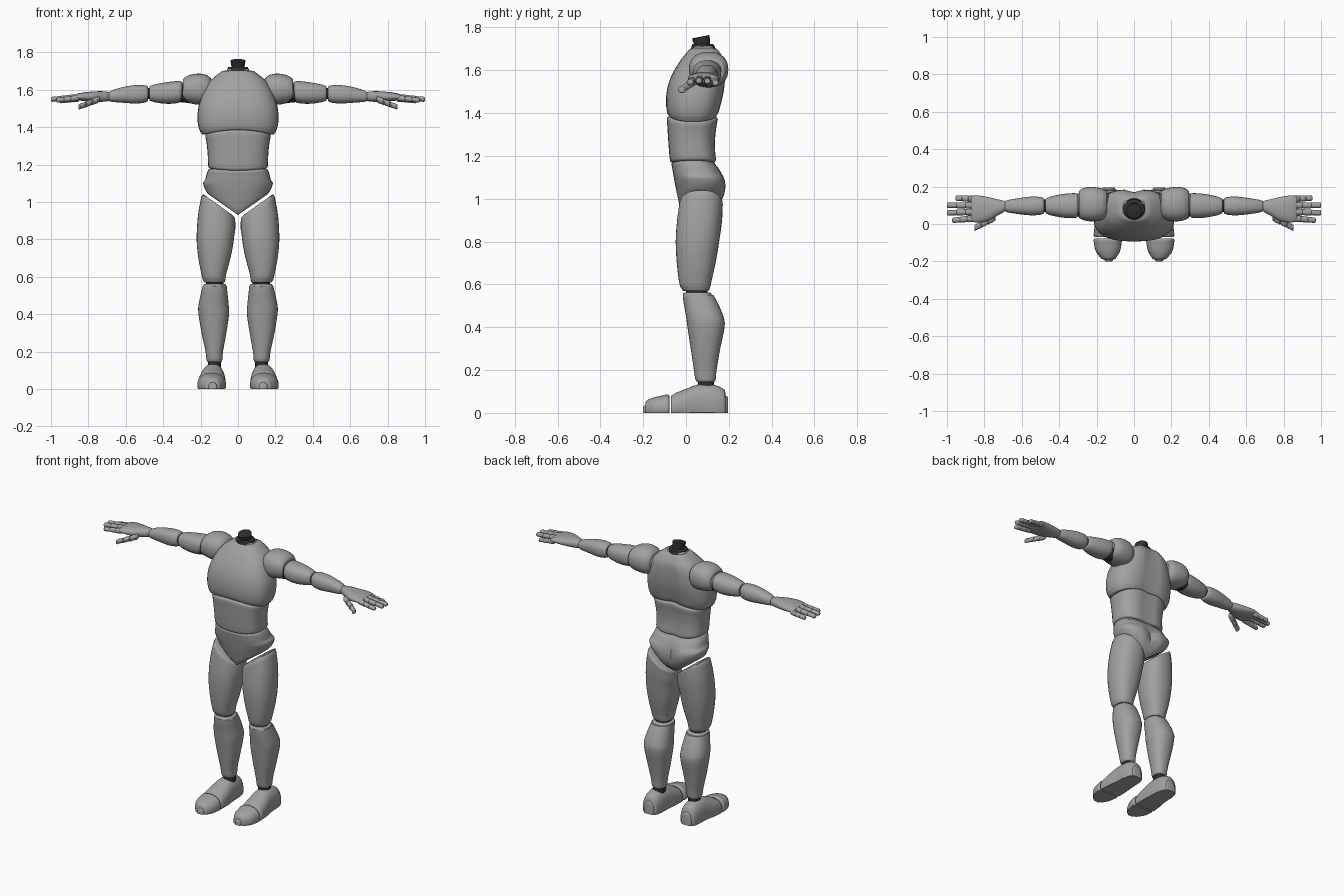
import bpy, bmesh, math
from mathutils import Vector

cube = bpy.data.objects.get("Cube")
if cube:
    bpy.data.objects.remove(cube, do_unlink=True)


def make_material(name, value):
    mat = bpy.data.materials.new(name)
    mat.use_nodes = True
    color = (value, value, value, 1)
    mat.diffuse_color = color
    mat.node_tree.nodes["Principled BSDF"].inputs["Base Color"].default_value = color
    return mat


GREY = make_material("body grey", .36)
DARK = make_material("joint dark", .03)


def clamp(value):
    return max(0, min(1, value))


def spline(p, q, r, s, t):
    """Catmull-Rom blend between q and r."""
    return [(2 * b + (c - a) * t + (2 * a - 5 * b + 4 * c - d) * t * t
             + (3 * b - a - 3 * c + d) * t ** 3) / 2 for a, b, c, d in zip(p, q, r, s)]


def loft(name, axis, stations, mat=GREY, power=2.3, warp=None, bevel=.012, side=1,
         segments=32, steps=5):
    """Skin rounded sections; a station is (position, min a, max a, min b, max b)."""
    last = len(stations) - 1
    rows = []
    for i in range(last):
        ring = [stations[max(0, min(last, i + k))] for k in (-1, 0, 1, 2)]
        rows += [spline(*ring, k / steps) for k in range(steps)]
    rows.append(list(stations[last]))

    # Round off both ends with shrinking rings
    def rounded(row, direction):
        out = []
        for angle in (90, 60, 30):
            c, s = math.cos(math.radians(angle)), math.sin(math.radians(angle))
            inset = bevel * (1 - c)
            out.append([row[0] + direction * bevel * s, row[1] + inset, row[2] - inset,
                        row[3] + inset, row[4] - inset])
        return out

    first, final = rows[0], rows[-1]
    first[0] += bevel
    final[0] -= bevel
    rows = [r for r in rows if first[0] <= r[0] <= final[0]]
    rows = rounded(first, -1) + rows + rounded(final, 1)[::-1]

    bm = bmesh.new()
    rings = []
    for t, a0, a1, b0, b1 in rows:
        verts = []
        for k in range(segments):
            angle = math.tau * k / segments
            c, s = math.cos(angle), math.sin(angle)
            a = (a0 + a1) / 2 + (a1 - a0) / 2 * math.copysign(abs(c) ** (2 / power), c)
            b = (b0 + b1) / 2 + (b1 - b0) / 2 * math.copysign(abs(s) ** (2 / power), s)
            co = Vector({"x": (t, a, b), "y": (a, t, b), "z": (a, b, t)}[axis])
            if warp:
                warp(co)
            co.x *= side
            verts.append(bm.verts.new(co))
        rings.append(verts)
    for low, high in zip(rings, rings[1:]):
        for k in range(segments):
            n = (k + 1) % segments
            bm.faces.new((low[k], low[n], high[n], high[k]))
    for ring in (rings[0], rings[-1]):
        bm.faces.new(ring)
    bmesh.ops.recalc_face_normals(bm, faces=bm.faces)
    mesh = bpy.data.meshes.new(name)
    bm.to_mesh(mesh)
    bm.free()
    mesh.materials.append(mat)
    obj = bpy.data.objects.new(name, mesh)
    bpy.context.collection.objects.link(obj)
    bpy.ops.object.select_all(action="DESELECT")
    obj.select_set(True)
    bpy.context.view_layer.objects.active = obj
    bpy.ops.object.shade_smooth_by_angle(angle=math.radians(50))


def pair(name, *args, **options):
    for label, side in (("left_", 1), ("right_", -1)):
        loft(label + name, *args, side=side, **options)


def center(stations):
    """Expand (z, half width, front, back) into symmetric stations."""
    return [(z, -w, w, f, b) for z, w, f, b in stations]


def arch(x):
    return clamp(1 - (x / .2) ** 2)


# Torso
def chest_warp(v):
    v.z += .03 * arch(v.x) * clamp((1.5 - v.z) / .14)
    if v.y > .08:
        v.y -= .018 * math.exp(-(v.x / .04) ** 2)


def abdomen_warp(v):
    v.z += arch(v.x) * (.03 * clamp((v.z - 1.27) / .08) - .02 * clamp((1.27 - v.z) / .08))
    if v.y > .08:
        v.y -= .014 * math.exp(-(v.x / .04) ** 2)


def pelvis_warp(v):
    v.z -= .015 * arch(v.x) * clamp((v.z - 1.1) / .07)
    v.z += .7 * abs(v.x) * clamp((1.12 - v.z) / .19)
    if v.y > .09:
        v.y -= .03 * math.exp(-(v.x / .03) ** 2) * clamp((1.16 - v.z) / .08)


loft("chest", "z", center([
    (1.355, .195, -.085, .15), (1.42, .215, -.093, .165), (1.5, .213, -.09, .18),
    (1.57, .192, -.07, .187), (1.64, .155, -.03, .185), (1.685, .105, .005, .165),
    (1.715, .06, .03, .14)]), warp=chest_warp, power=2.6)
loft("abdomen", "z", center([
    (1.188, .16, -.075, .145), (1.27, .163, -.083, .14), (1.355, .175, -.09, .153)]),
    warp=abdomen_warp, power=2.7)
loft("pelvis", "z", center([
    (.93, .165, -.02, .15), (.99, .18, -.035, .18), (1.06, .186, -.05, .187),
    (1.12, .175, -.06, .17), (1.185, .16, -.068, .138)]), warp=pelvis_warp, power=2.5)
loft("waist_core", "z", center([(1.1, .135, -.045, .115), (1.45, .135, -.045, .115)]), DARK)

# Neck stump with a flared collar
loft("neck_collar", "z", center([(1.68, .065, .02, .145), (1.722, .055, .028, .13)]),
     DARK, power=2, bevel=.006)
loft("neck", "z", center([(1.7, .036, .04, .115), (1.735, .036, .036, .112),
     (1.765, .041, .028, .11)]), DARK, power=2, bevel=.004,
     warp=lambda v: setattr(v, "z", v.z + .2 * (v.y - .11) * clamp((v.z - 1.7) / .05)))


# Legs
def thigh_warp(v):
    v.z -= .72 * (.19 - v.x) * clamp((v.z - .82) / .22)


def ground(v):
    v.z = max(v.z, 0)


pair("thigh", "z", [
    (.568, .068, .185, -.02, .11), (.61, .064, .195, -.032, .118),
    (.7, .04, .212, -.043, .138), (.8, .022, .221, -.048, .155),
    (.92, .014, .214, -.042, .168), (1.045, .016, .192, -.03, .172)], warp=thigh_warp)
pair("shin", "z", [
    (.143, .084, .168, .045, .138), (.2, .08, .174, .037, .143), (.3, .062, .195, .022, .16),
    (.4, .048, .211, .007, .18), (.45, .05, .211, 0, .175), (.52, .057, .196, -.012, .145),
    (.562, .062, .186, -.015, .12)])
pair("knee_joint", "z", [(.53, .078, .172, 0, .1), (.6, .078, .172, 0, .1)], mat=DARK)
pair("ankle_joint", "z", [(.1, .09, .16, .055, .13), (.17, .09, .16, .055, .13)], mat=DARK)
pair("foot", "y", [
    (-.07, .065, .216, -.045, .085), (0, .066, .21, -.045, .112), (.06, .07, .2, -.05, .133),
    (.13, .075, .195, -.05, .13), (.175, .085, .185, -.05, .112),
    (.196, .1, .17, -.04, .08)], warp=ground, bevel=.01)
pair("toe_cap", "y", [
    (-.2, .112, .158, -.02, .035), (-.182, .096, .178, -.03, .058),
    (-.14, .073, .207, -.035, .075), (-.078, .064, .217, -.045, .087)],
    warp=ground, bevel=.01)

# Arms
pair("shoulder", "x", [
    (.135, .05, .165, 1.56, 1.65), (.165, .025, .187, 1.525, 1.677),
    (.21, .014, .197, 1.52, 1.686), (.26, .018, .195, 1.528, 1.678),
    (.29, .03, .18, 1.54, 1.66), (.302, .045, .165, 1.555, 1.64)], bevel=.008)
pair("shoulder_joint", "x", [(.25, .035, .162, 1.528, 1.635), (.312, .04, .158, 1.533, 1.638)],
     mat=DARK, bevel=.008)
pair("upper_arm", "x", [
    (.298, .034, .164, 1.535, 1.646), (.34, .031, .164, 1.526, 1.645),
    (.4, .037, .157, 1.526, 1.637), (.474, .053, .14, 1.538, 1.623)])
pair("elbow_joint", "x", [(.44, .065, .13, 1.55, 1.61), (.52, .065, .13, 1.55, 1.61)], mat=DARK)
pair("forearm", "x", [
    (.48, .052, .142, 1.534, 1.622), (.54, .046, .147, 1.526, 1.625),
    (.61, .052, .139, 1.53, 1.615), (.692, .064, .126, 1.536, 1.592)])

# Hands
pair("palm", "x", [
    (.685, .068, .122, 1.54, 1.588), (.73, .045, .132, 1.535, 1.592),
    (.78, .018, .144, 1.535, 1.59), (.83, .008, .152, 1.54, 1.585),
    (.872, .012, .15, 1.544, 1.576)], bevel=.008)


def digit(name, start, end, radius, joints=3):
    """Chain of short rounded bones from start to end."""
    start, end = Vector(start), Vector(end)
    for j in range(joints):
        rows = []
        for k in (0, .5, 1):
            c = start.lerp(end, (j + k) / joints)
            r = radius * (1 - .08 * j)
            rows.append((c.x + (k - .5) * .008, c.y - r, c.y + r, c.z - r * .9, c.z + r * .9))
        pair(f"{name}_bone_{j + 1}", "x", rows, power=2, bevel=.008, segments=14, steps=2)


for name, y, tip_y, tip_x in (("index", .03, .02, .968), ("middle", .065, .06, .996),
                              ("ring", .1, .1, .996), ("little", .134, .138, .95)):
    height = 1.562 - 3 * (y - .075) ** 2
    digit(name, (.852, y, height), (tip_x, tip_y, height - .012), .0175)
digit("thumb", (.745, .035, 1.548), (.85, -.02, 1.508), .02)
